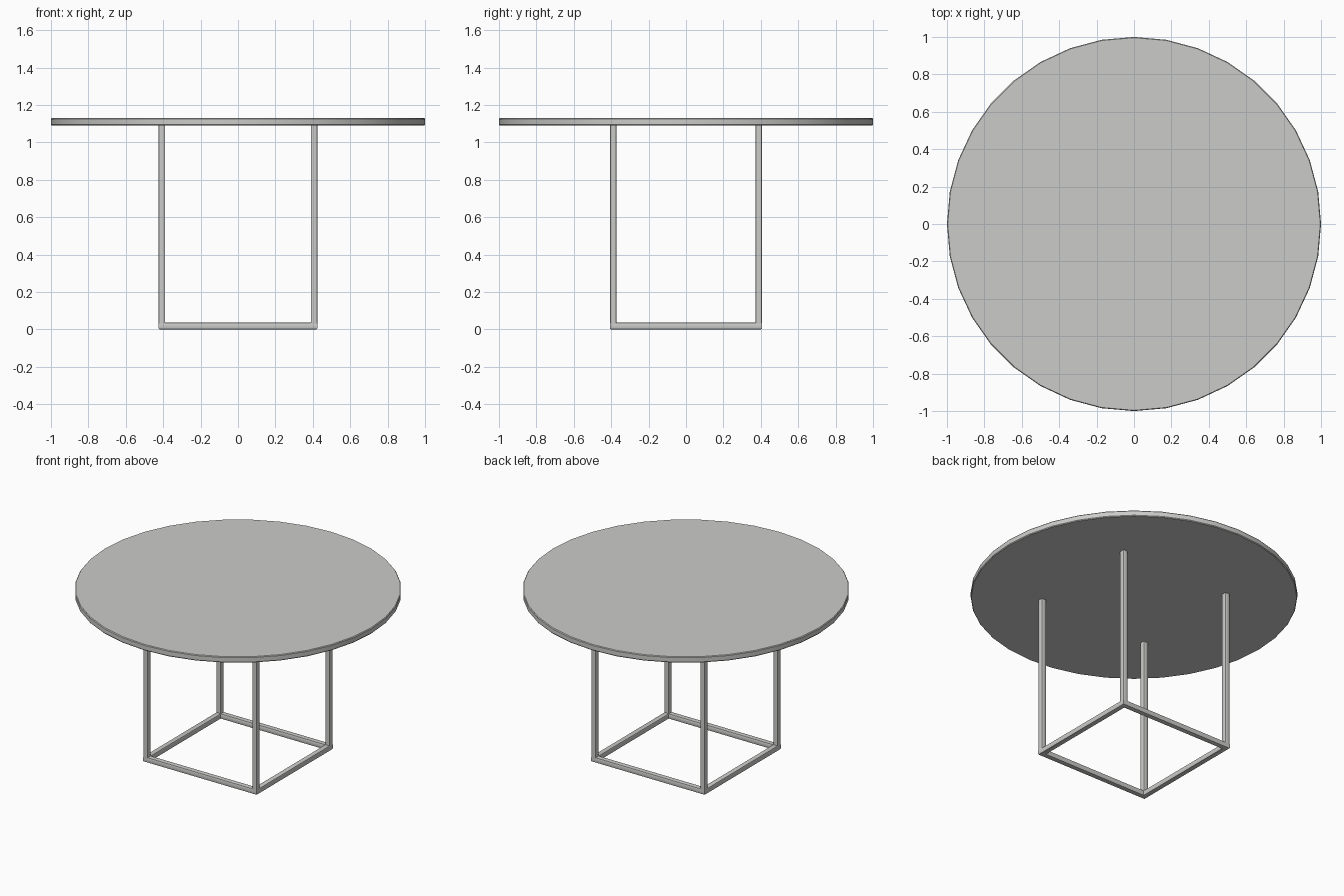
import bpy, bmesh, math

if "Cube" in bpy.data.objects:
    bpy.data.objects.remove(bpy.data.objects["Cube"])

W, R = 0.036, 0.007           # tube width and corner rounding
HX, HY = 0.425, 0.407         # outer half sizes of the base
TOP0, TOP1 = 1.09, 1.13       # tabletop heights

grey = bpy.data.materials.new("warm grey")
grey.diffuse_color = (0.6, 0.6, 0.59, 1)
grey.use_nodes = True
grey.node_tree.nodes["Principled BSDF"].inputs["Base Color"].default_value = grey.diffuse_color


def finish(bm, name):
    bmesh.ops.recalc_face_normals(bm, faces=bm.faces[:])
    me = bpy.data.meshes.new(name)
    bm.to_mesh(me)
    bm.free()
    ob = bpy.data.objects.new(name, me)
    bpy.context.collection.objects.link(ob)
    me.materials.append(grey)
    bpy.ops.object.select_all(action='DESELECT')
    ob.select_set(True)
    bpy.context.view_layer.objects.active = ob
    bpy.ops.object.shade_smooth_by_angle(angle=math.radians(35))
    return ob


def rounded_square(steps=2):
    """Cross-section of the square tube, centred on 0."""
    pts = []
    for q in range(4):
        mid = math.radians(45 + 90 * q)
        cx = math.copysign(W / 2 - R, math.cos(mid))
        cy = math.copysign(W / 2 - R, math.sin(mid))
        for i in range(steps + 1):
            a = math.radians(90 * q + 90 * i / steps)
            pts.append((cx + R * math.cos(a), cy + R * math.sin(a)))
    return pts


def bridge(bm, a, b):
    for i in range(len(a)):
        j = (i + 1) % len(a)
        bm.faces.new((a[i], a[j], b[j], b[i]))


# Round tabletop: 36 sides with slightly eased rims
bm = bmesh.new()
rings = []
for r, z in ((0.996, TOP0), (1.0, TOP0 + 0.005), (1.0, TOP1 - 0.005), (0.996, TOP1)):
    rings.append([bm.verts.new((r * math.cos(math.radians(10 * i)),
                                r * math.sin(math.radians(10 * i)), z)) for i in range(36)])
for a, b in zip(rings, rings[1:]):
    bridge(bm, a, b)
bm.faces.new(rings[0])
bm.faces.new(rings[-1])
finish(bm, "tabletop")

# Mitred rectangular base frame
profile = rounded_square()
corners = [(1, 1), (-1, 1), (-1, -1), (1, -1)]
bm = bmesh.new()
loops = [[bm.verts.new((sx * (HX - W / 2 + u), sy * (HY - W / 2 + u), W / 2 + v))
          for u, v in profile] for sx, sy in corners]
for i in range(4):
    bridge(bm, loops[i], loops[(i + 1) % 4])
finish(bm, "base_frame")

# Four upright legs, from the frame to the underside of the top
names = ["back_right_leg", "back_left_leg", "front_left_leg", "front_right_leg"]
for name, (sx, sy) in zip(names, corners):
    bm = bmesh.new()
    lo, hi = [[bm.verts.new((sx * (HX - W / 2) + u, sy * (HY - W / 2) + v, z))
               for u, v in profile] for z in (W / 2, TOP0 + 0.002)]
    bridge(bm, lo, hi)
    bm.faces.new(lo)
    bm.faces.new(hi)
    finish(bm, name)
